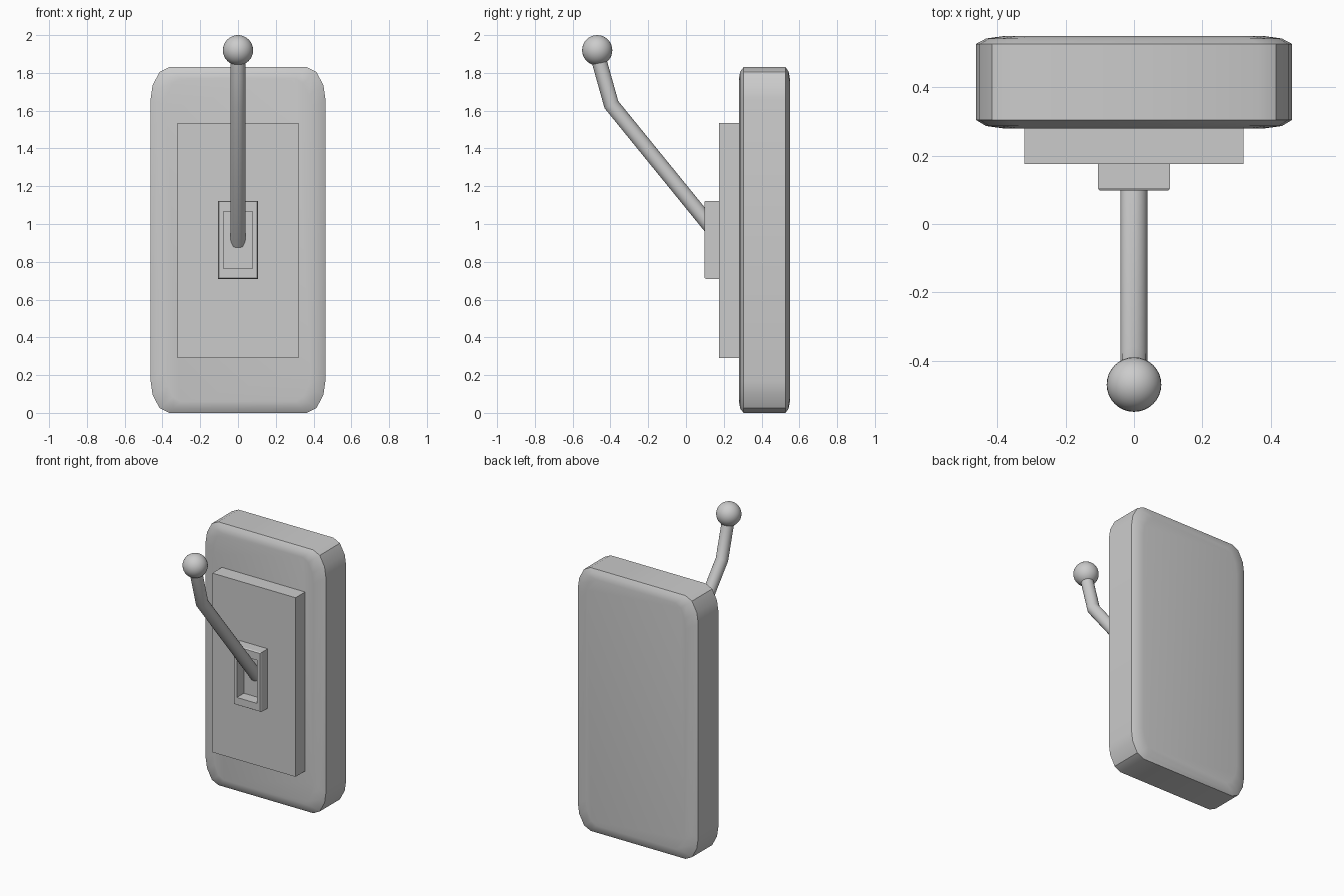
import bpy, bmesh, math

if "Cube" in bpy.data.objects:
    bpy.data.objects.remove(bpy.data.objects["Cube"])


def finish(bm, name, smooth=None):
    bmesh.ops.recalc_face_normals(bm, faces=bm.faces)
    mesh = bpy.data.meshes.new(name)
    bm.to_mesh(mesh)
    bm.free()
    ob = bpy.data.objects.new(name, mesh)
    bpy.context.collection.objects.link(ob)
    if smooth:
        shade(ob, smooth)
    return ob


def shade(ob, degrees):
    bpy.ops.object.select_all(action='DESELECT')
    ob.select_set(True)
    bpy.context.view_layer.objects.active = ob
    bpy.ops.object.shade_smooth_by_angle(angle=math.radians(degrees))


def loft(name, rings, caps=True, closed=False, smooth=None):
    """Skin equal-length rings of points; cap the ends or join last to first."""
    bm = bmesh.new()
    loops = [[bm.verts.new(p) for p in ring] for ring in rings]
    pairs = list(zip(loops, loops[1:])) + ([(loops[-1], loops[0])] if closed else [])
    for a, b in pairs:
        n = len(a)
        for i in range(n):
            j = (i + 1) % n
            bm.faces.new((a[i], a[j], b[j], b[i]))
    if caps:
        bm.faces.new(loops[0])
        bm.faces.new(loops[-1])
    return finish(bm, name, smooth)


def rect(hx, z0, z1, y):
    return [(-hx, y, z0), (hx, y, z0), (hx, y, z1), (-hx, y, z1)]


# Back body: faceted corner outline, softened front and back rims
HX, HZ = 0.463, 0.915
corner = [(0.463, 0.745), (0.452, 0.82), (0.415, 0.89), (0.365, 0.915)]
outline = (corner + [(-x, z) for x, z in reversed(corner)]
           + [(-x, -z) for x, z in corner] + [(x, -z) for x, z in reversed(corner)])
rim = [(0.08, 0.28), (0.03, 0.287), (0.0, 0.305),
       (0.0, 0.527), (0.03, 0.543), (0.08, 0.55)]
loft("back_body", [[(x * (1 - d / HX), y, HZ + z * (1 - 0.75 * d / HZ))
                    for x, z in outline] for d, y in rim], smooth=30)

# Face plate
loft("face_plate", [rect(0.32, 0.29, 1.535, y) for y in (0.175, 0.29)])

# Raised slot frame with a slightly chamfered front rim
loft("slot_frame", [rect(0.106, 0.71, 1.123, 0.175), rect(0.106, 0.71, 1.123, 0.106),
                    rect(0.101, 0.715, 1.118, 0.098), rect(0.077, 0.765, 1.065, 0.098),
                    rect(0.077, 0.765, 1.065, 0.175)], caps=False, closed=True)

# Bent lever: round rod mitred at the knee
R, SIDES = 0.04, 24
path = [(0.20, 0.90), (-0.395, 1.632), (-0.47, 1.90)]
dirs = [math.atan2(b[1] - a[1], b[0] - a[0]) for a, b in zip(path, path[1:])]
tangents = [dirs[0], sum(dirs) / 2, dirs[1]]
stretch = [1, 1 / math.cos((dirs[0] - dirs[1]) / 2), 1]
rings = []
for (y, z), t, s in zip(path, tangents, stretch):
    ring = []
    for k in range(SIDES):
        a = 2 * math.pi * k / SIDES
        off = R * s * math.sin(a)
        ring.append((R * math.cos(a), y - off * math.sin(t), z + off * math.cos(t)))
    rings.append(ring)
loft("lever_rod", rings, smooth=24)

# Ball knob
bpy.ops.mesh.primitive_uv_sphere_add(segments=32, ring_count=16, radius=0.08,
                                     location=(0, -0.47, 1.92))
knob = bpy.context.object
knob.name = "ball_knob"
shade(knob, 30)
